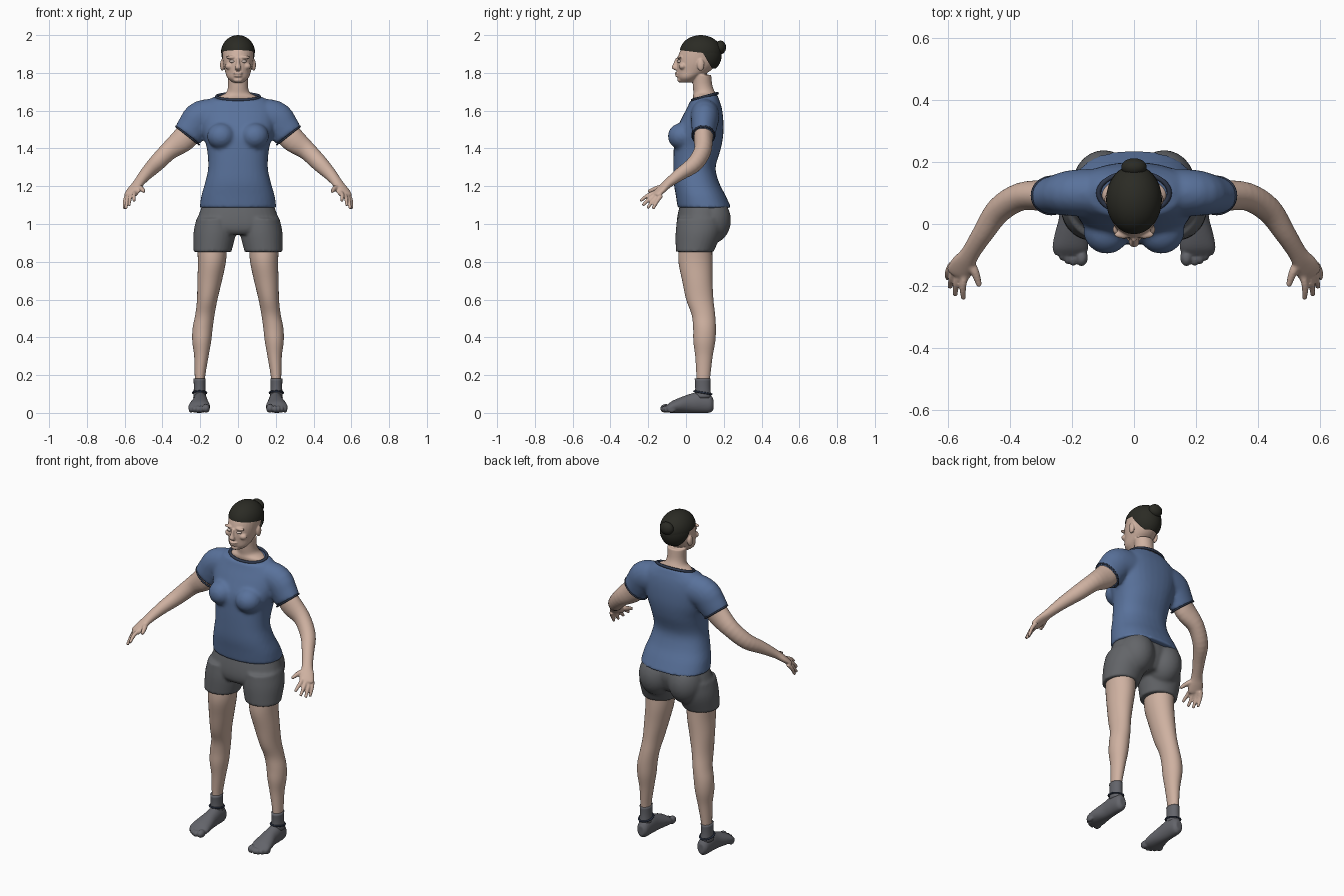
import bpy, bmesh
from math import cos, sin, pi, copysign
from mathutils import Vector, Matrix

if "Cube" in bpy.data.objects:
    bpy.data.objects.remove(bpy.data.objects["Cube"])

X, Y, Z = Vector((1, 0, 0)), Vector((0, 1, 0)), Vector((0, 0, 1))
BOTH = (1, -1)


def material(name, r, g, b):
    m = bpy.data.materials.new(name)
    m.use_nodes = True
    m.diffuse_color = (r, g, b, 1)
    m.node_tree.nodes["Principled BSDF"].inputs["Base Color"].default_value = (r, g, b, 1)
    return m


SKIN = material("skin", .62, .44, .355)
SHIRT = material("shirt blue", .1, .168, .33)
TRIM = material("dark navy trim", .03, .042, .075)
SHORTS = material("shorts grey", .125, .13, .14)
SHOE = material("shoe grey", .125, .128, .145)
HAIR = material("dark hair", .024, .024, .018)
EYE = material("pale eye", .66, .54, .48)


def catmull(rows, steps=4):
    """Smoothly resample a list of rows."""
    p = [Vector(r) for r in rows]
    p = [2 * p[0] - p[1]] + p + [2 * p[-1] - p[-2]]
    out = []
    for a, b, c, d in zip(p, p[1:], p[2:], p[3:]):
        for i in range(steps):
            t = i / steps
            out.append(.5 * (2 * b + (c - a) * t + (2 * a - 5 * b + 4 * c - d) * t * t
                             + (3 * b - a - 3 * c + d) * t ** 3))
    return out + [p[-2]]


def loft(bm, rows, axis=None, ref=X, sides=(1,), power=2, n=32):
    """Skin rings (x, y, z, half width, half depth) along a path."""
    rows = catmull(rows)
    pts = [Vector(r[:3]) for r in rows]
    for s in sides:
        rings = []
        for i, r in enumerate(rows):
            t = axis or (pts[min(i + 1, len(pts) - 1)] - pts[max(i - 1, 0)]).normalized()
            u = (ref - t * ref.dot(t)).normalized()
            v = t.cross(u)
            ring = []
            for k in range(n):
                c, d = cos(2 * pi * k / n), sin(2 * pi * k / n)
                c = copysign(abs(c) ** (2 / power), c)
                d = copysign(abs(d) ** (2 / power), d)
                p = pts[i] + u * c * r[3] + v * d * r[4]
                ring.append(bm.verts.new((p.x * s, p.y, p.z)))
            rings.append(ring)
        for a, b in zip(rings, rings[1:]):
            for k in range(n):
                bm.faces.new((a[k], a[(k + 1) % n], b[(k + 1) % n], b[k]))
        bm.faces.new(rings[0])
        bm.faces.new(rings[-1])


def ball(bm, center, radii, sides=(1,)):
    for s in sides:
        m = Matrix.Translation((center[0] * s, center[1], center[2])) @ Matrix.Diagonal((*radii, 1))
        bmesh.ops.create_uvsphere(bm, u_segments=32, v_segments=20, radius=1, matrix=m)


def cut(bm, point, normal, cap=True):
    """Remove everything on the normal side of a plane."""
    res = bmesh.ops.bisect_plane(bm, geom=bm.verts[:] + bm.edges[:] + bm.faces[:],
                                 plane_co=point, plane_no=normal, clear_outer=True)
    if cap:
        edges = [e for e in res["geom_cut"] if isinstance(e, bmesh.types.BMEdge)]
        bmesh.ops.holes_fill(bm, edges=edges, sides=0)


def finish(bm, name, mat, voxel=0, smooth=0):
    """Turn the bmesh into an object, blending overlapping forms if asked."""
    bmesh.ops.recalc_face_normals(bm, faces=bm.faces[:])
    me = bpy.data.meshes.new(name)
    bm.to_mesh(me)
    bm.free()
    me.materials.append(mat)
    me.polygons.foreach_set("use_smooth", [True] * len(me.polygons))
    ob = bpy.data.objects.new(name, me)
    bpy.context.collection.objects.link(ob)
    if voxel:
        mod = ob.modifiers.new("blend", "REMESH")
        mod.mode = "VOXEL"
        mod.voxel_size = voxel
        mod.use_smooth_shade = True
    if smooth:
        mod = ob.modifiers.new("soften", "SMOOTH")
        mod.factor, mod.iterations = .5, smooth
    return ob


def trim(name, center, u, v, depth, mat):
    """Thin round band along an ellipse."""
    cu = bpy.data.curves.new(name, "CURVE")
    cu.dimensions = "3D"
    cu.bevel_depth, cu.bevel_resolution = depth, 2
    sp = cu.splines.new("POLY")
    sp.points.add(47)
    for k, p in enumerate(sp.points):
        a = 2 * pi * k / 48
        p.co = (*(Vector(center) + Vector(u) * cos(a) + Vector(v) * sin(a)), 1)
    sp.use_cyclic_u = True
    sp.use_smooth = True
    cu.materials.append(mat)
    bpy.context.collection.objects.link(bpy.data.objects.new(name, cu))


# Shirt: torso cut at the neckline, then bust and sleeves
bm = bmesh.new()
loft(bm, [(0, .098, 1.085, .203, .142), (0, .078, 1.15, .194, .132), (0, .055, 1.22, .174, .12),
          (0, .045, 1.3, .158, .112), (0, .06, 1.4, .165, .125), (0, .07, 1.48, .188, .128),
          (0, .087, 1.56, .2, .11), (0, .098, 1.62, .19, .09), (0, .1, 1.66, .15, .075),
          (0, .1, 1.685, .112, .066), (0, .1, 1.72, .1, .06)], Z, power=2.3)
cut(bm, (0, .1, 1.672), (0, -.26, .966))
ball(bm, (.088, -.022, 1.465), (.075, .074, .07), BOTH)
loft(bm, [(.08, .1, 1.575, .09, .08), (.19, .1, 1.563, .092, .075), (.235, .096, 1.515, .086, .067),
          (.268, .092, 1.468, .08, .06)], ref=Z, sides=BOTH)
finish(bm, "shirt", SHIRT, .01, 4)
trim("collar", (0, .1, 1.674), (.114, 0, 0), (0, .066, .018), .008, TRIM)
for s, side in ((1, "left"), (-1, "right")):
    trim(side + "_cuff", (.267 * s, .092, 1.469), (.061 * s, 0, .048), (0, .059, 0), .005, TRIM)

# Shorts: pelvis, buttocks and two short legs
bm = bmesh.new()
loft(bm, [(0, .085, 1.11, .185, .115), (0, .083, 1.05, .208, .127), (0, .075, 1, .222, .125),
          (0, .07, .965, .2, .115), (0, .07, .945, .15, .1)], Z, power=2.2)
ball(bm, (.097, .13, 1.02), (.1, .108, .125), BOTH)
loft(bm, [(.12, .075, 1.03, .1, .122), (.124, .066, .95, .112, .121),
          (.135, .046, .852, .1, .1)], Z, sides=BOTH)
finish(bm, "shorts", SHORTS, .009, 3)

# Legs
bm = bmesh.new()
loft(bm, [(.138, .05, .89, .08, .088), (.138, .05, .8, .074, .09), (.15, .06, .7, .065, .08),
          (.163, .073, .6, .054, .072), (.175, .092, .52, .051, .062), (.187, .098, .45, .053, .06),
          (.192, .097, .38, .05, .058), (.194, .095, .3, .038, .046), (.201, .092, .2, .028, .037),
          (.202, .09, .15, .026, .034)], Z, sides=BOTH)
finish(bm, "legs", SKIN)

# Ankle socks, and shoes with separate toes
bm = bmesh.new()
loft(bm, [(.203, .088, .182, .032, .042), (.203, .089, .13, .031, .04),
          (.203, .09, .08, .034, .045)], Z, sides=BOTH)
finish(bm, "socks", SHOE)
bm = bmesh.new()
loft(bm, [(.2, .145, .045, .02, .028), (.2, .125, .05, .034, .049), (.2, .07, .056, .039, .056),
          (.2, .02, .05, .042, .05), (.203, -.03, .041, .052, .041), (.205, -.075, .031, .058, .031),
          (.206, -.1, .022, .05, .02)], Y, sides=BOTH)
ball(bm, (.169, -.108, .024), (.02, .028, .023), BOTH)
for i in range(4):
    ball(bm, (.196 + .018 * i, -.112 + .003 * i * (i + 1), .02), (.0115, .024, .019), BOTH)
finish(bm, "shoes", SHOE, .0055, 1)
for s, side in ((1, "left"), (-1, "right")):
    trim(side + "_shoe_rim", (.203 * s, .089, .107), (.036, 0, 0), (0, .046, -.008), .005, TRIM)

# Arms, palms, fingers and thumbs
bm = bmesh.new()
loft(bm, [(.22, .1, 1.53, .06, .05), (.285, .092, 1.452, .066, .05), (.365, .088, 1.388, .05, .045),
          (.435, .045, 1.318, .044, .042), (.487, -.03, 1.265, .034, .034),
          (.528, -.095, 1.215, .024, .03), (.55, -.13, 1.183, .02, .039),
          (.565, -.155, 1.16, .016, .04), (.571, -.166, 1.15, .011, .034)], ref=Z, sides=BOTH)
tips = [(.55, -.242, 1.122), (.577, -.23, 1.098), (.593, -.205, 1.083), (.602, -.175, 1.08)]
for i, tip in enumerate(tips):
    base = Vector((.545 + .014 * i, -.163 + .011 * i, 1.167 - .005 * i))
    mid = base.lerp(Vector(tip), .5) + Vector((.004, 0, .006))
    loft(bm, [(*base, .012, .012), (*mid, .011, .011), (*tip, .008, .008)], ref=Z, sides=BOTH, n=12)
loft(bm, [(.535, -.115, 1.195, .016, .016), (.513, -.155, 1.188, .014, .014),
          (.498, -.2, 1.172, .009, .009)], ref=Z, sides=BOTH, n=12)
finish(bm, "arms", SKIN, .005, 2)

# Head with neck and facial forms
bm = bmesh.new()
loft(bm, [(0, .005, 1.75, .03, .035), (0, .0125, 1.775, .057, .056), (0, .04, 1.81, .069, .088),
          (0, .058, 1.85, .079, .106), (0, .066, 1.89, .083, .107), (0, .075, 1.93, .082, .099),
          (0, .078, 1.965, .066, .073), (0, .078, 1.988, .032, .04)], Z)
loft(bm, [(0, .083, 1.79, .055, .05), (0, .088, 1.73, .053, .052), (0, .097, 1.695, .064, .058),
          (0, .1, 1.675, .1, .063), (0, .1, 1.65, .115, .06)], Z)
loft(bm, [(0, -.045, 1.878, .008, .01), (0, -.053, 1.85, .01, .014), (0, -.059, 1.827, .017, .016),
          (0, -.05, 1.814, .013, .01)], Z, n=16)
ball(bm, (0, -.045, 1.798), (.025, .016, .007), BOTH[:1])
ball(bm, (0, -.042, 1.784), (.022, .016, .007))
ball(bm, (0, -.03, 1.763), (.025, .016, .014))
ball(bm, (.034, -.034, 1.882), (.03, .013, .009), BOTH)
ball(bm, (.045, -.018, 1.835), (.024, .02, .018), BOTH)
ball(bm, (.083, .078, 1.842), (.012, .019, .032), BOTH)
finish(bm, "head", SKIN, .0045, 2)
bm = bmesh.new()
ball(bm, (.031, -.034, 1.861), (.015, .014, .008), BOTH)
finish(bm, "eyes", EYE)

# Hair: front cap, lower back and bun
bm = bmesh.new()
ball(bm, (0, .078, 1.908), (.09, .112, .092))
cut(bm, (0, -.03, 1.92), (0, -.12, -1), False)
finish(bm, "hair_cap", HAIR)
bm = bmesh.new()
ball(bm, (0, .089, 1.895), (.088, .1, .1))
cut(bm, (0, .09, 1.905), (0, -.85, -.5), False)
cut(bm, (0, 0, 1.822), -Z, False)
finish(bm, "hair_back", HAIR)
bm = bmesh.new()
ball(bm, (0, .183, 1.935), (.041, .029, .036))
finish(bm, "hair_bun", HAIR)
